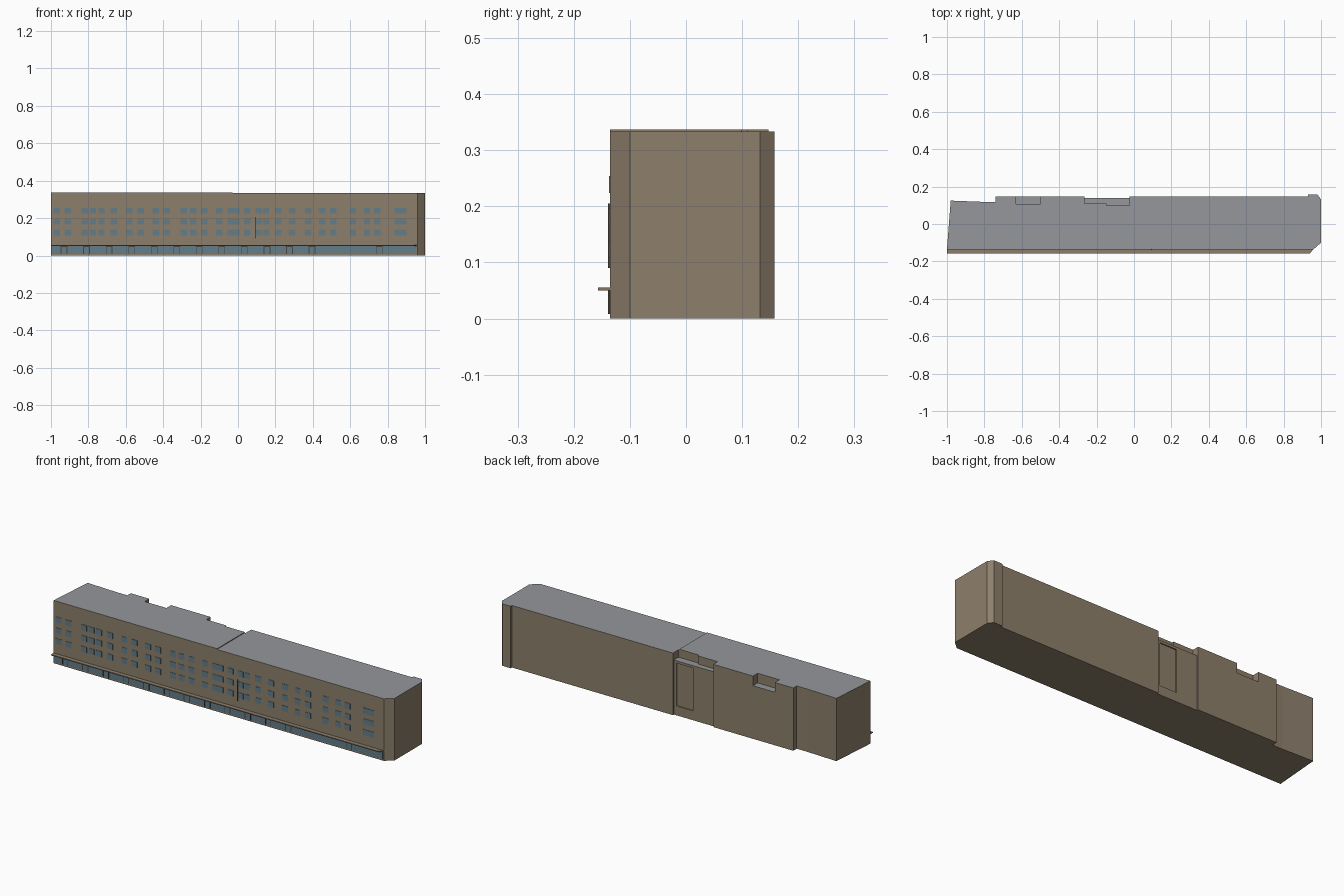
import bpy, bmesh

if "Cube" in bpy.data.objects:
    bpy.data.objects.remove(bpy.data.objects["Cube"])


def material(name, rgb):
    m = bpy.data.materials.new(name)
    m.diffuse_color = (*rgb, 1)
    m.use_nodes = True
    m.node_tree.nodes["Principled BSDF"].inputs["Base Color"].default_value = m.diffuse_color
    return m


WALL = material("tan_wall", (0.27, 0.215, 0.15))
ROOF = material("grey_roof", (0.30, 0.31, 0.325))
GLASS = material("blue_glass", (0.125, 0.205, 0.25))
DARK = material("dark_trim", (0.07, 0.06, 0.05))


def finish(name, bm, *mats):
    bmesh.ops.recalc_face_normals(bm, faces=bm.faces)
    me = bpy.data.meshes.new(name)
    bm.to_mesh(me)
    bm.free()
    ob = bpy.data.objects.new(name, me)
    bpy.context.collection.objects.link(ob)
    for m in mats:
        me.materials.append(m)
    return ob


def prism(name, plan, z0, z1, *mats):
    """Extrude a plan outline from z0 to z1."""
    bm = bmesh.new()
    base = bm.faces.new([bm.verts.new((x, y, z0)) for x, y in plan])
    ext = bmesh.ops.extrude_face_region(bm, geom=[base])
    for v in ext["geom"]:
        if isinstance(v, bmesh.types.BMVert):
            v.co.z = z1
    return finish(name, bm, *mats)


def add_box(bm, x0, x1, y0, y1, z0, z1):
    vs = bmesh.ops.create_cube(bm, size=1)["verts"]
    for v in vs:
        v.co.x = x1 if v.co.x > 0 else x0
        v.co.y = y1 if v.co.y > 0 else y0
        v.co.z = z1 if v.co.z > 0 else z0


def boxes(name, items, *mats):
    bm = bmesh.new()
    for b in items:
        add_box(bm, *b)
    return finish(name, bm, *mats)


FRONT = -0.135

# Main block with chamfered right corners, and a raised slab over the left half
body = prism("building_body", [
    (-1, FRONT), (0.96, FRONT), (1, -0.10), (1, 0.132), (0.98, 0.158), (0.93, 0.158),
    (0.93, 0.147), (-0.74, 0.147), (-0.74, 0.118), (-0.80, 0.118), (-0.98, 0.125),
], 0, 0.333, WALL, ROOF)
slab = prism("raised_roof", [
    (-1, FRONT), (-0.03, FRONT), (-0.03, 0.147), (-0.74, 0.147),
    (-0.74, 0.118), (-0.80, 0.118), (-0.98, 0.125),
], 0.333, 0.337, WALL, ROOF)

# Rear terraces, rear recess and its shallow panel
cuts = [
    (-0.63, -0.50, 0.108, 0.2, 0.285, 0.4),
    (-0.265, -0.14, 0.11, 0.2, 0.293, 0.4),
    (-0.147, -0.025, 0.10, 0.2, 0.293, 0.4),
    (-0.265, -0.025, 0.139, 0.2, -0.1, 0.35),
    (-0.14, -0.04, 0.133, 0.2, 0.05, 0.28),
]
for i, c in enumerate(cuts):
    cutter = boxes("terrace_cutter", [c], WALL)
    cutter.hide_render = True
    for ob in (body, slab):
        if ob is slab and c[5] < 0.333:
            continue
        mod = ob.modifiers.new("cut", "BOOLEAN")
        mod.operation = "DIFFERENCE"
        mod.solver = "EXACT"
        mod.object = cutter
        bpy.context.view_layer.objects.active = ob
        bpy.ops.object.modifier_apply(modifier=mod.name)
    bpy.data.objects.remove(cutter)

# High upward faces are roof, everything else is wall
for ob in (body, slab):
    for p in ob.data.polygons:
        p.material_index = 1 if p.normal.z > 0.5 and p.center.z > 0.2 else 0

# Three rows of upper windows
columns = [-0.97, -0.91, -0.82, -0.775, -0.73, -0.665, -0.58, -0.52, -0.44, -0.38,
           -0.29, -0.24, -0.18, -0.10, -0.04, -0.01, 0.05, 0.11, 0.15, 0.215, 0.29,
           0.375, 0.45, 0.51, 0.615, 0.69, 0.745, 0.855, 0.885]
boxes("upper_windows", [
    (x - 0.017, x + 0.017, FRONT - 0.002, FRONT + 0.002, z - 0.015, z + 0.015)
    for x in columns for z in (0.123, 0.181, 0.239)], GLASS)

# Ground floor glazing with framed doors
boxes("shop_glazing", [(-0.998, 0.955, FRONT - 0.002, FRONT + 0.002, 0.008, 0.05)], GLASS)
frames = []
for x in [-0.93 + 0.1205 * i for i in range(12)] + [0.755]:
    y0, y1 = FRONT - 0.004, FRONT
    frames += [(x - 0.018, x - 0.014, y0, y1, 0.008, 0.05),
               (x + 0.014, x + 0.018, y0, y1, 0.008, 0.05),
               (x - 0.014, x + 0.014, y0, y1, 0.046, 0.05)]
boxes("door_frames", frames, DARK)

# Canopy, mitred at the right corner
prism("canopy", [(-1, -0.157), (0.94, -0.157), (0.96, FRONT), (-1, FRONT)],
      0.050, 0.055, WALL)

# Thin vertical fin on the facade
boxes("facade_fin", [(0.09, 0.095, FRONT - 0.004, FRONT, 0.09, 0.205)], DARK)
